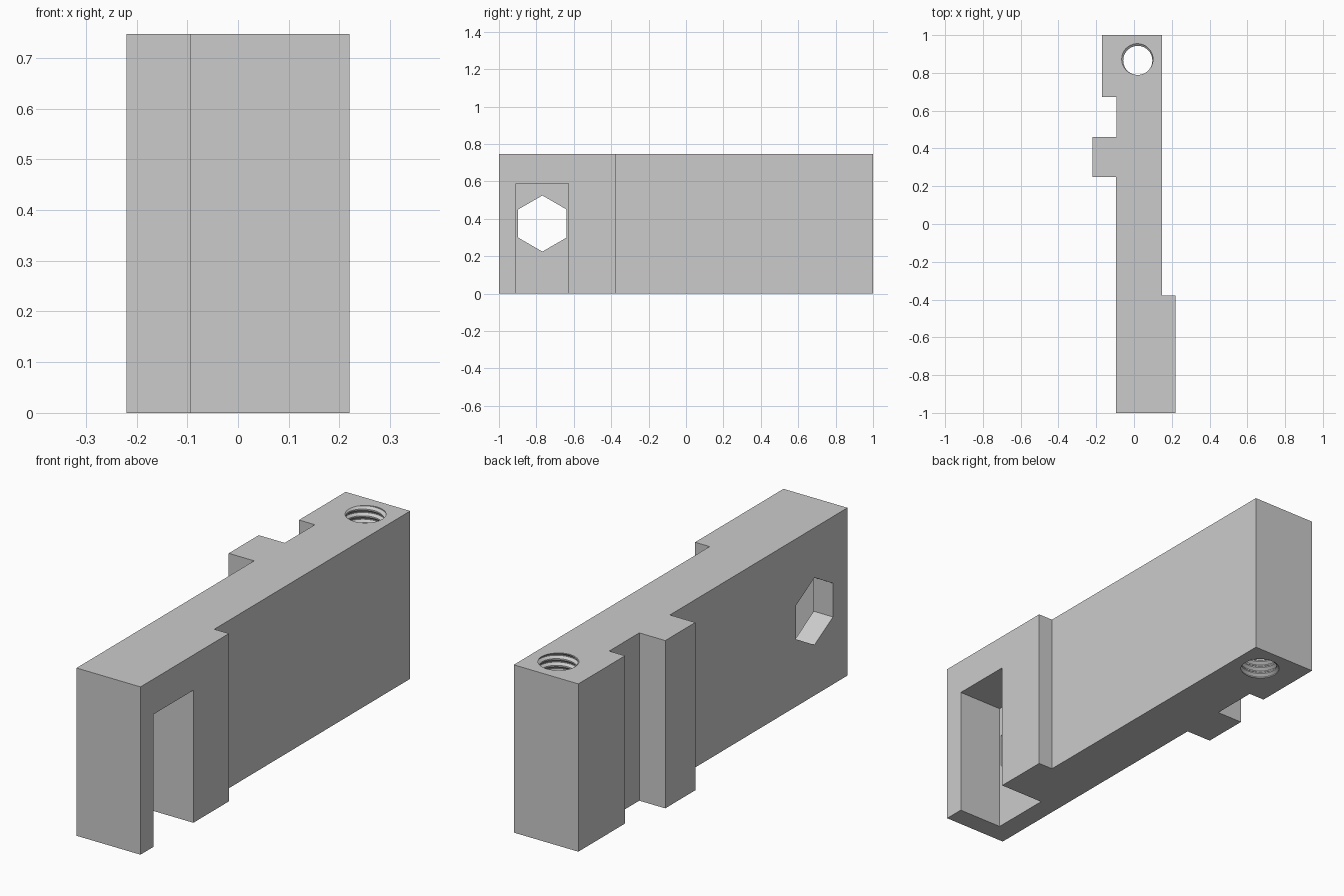
import bpy, bmesh, math
from mathutils import Vector

cube = bpy.data.objects.get("Cube")
if cube:
    bpy.data.objects.remove(cube, do_unlink=True)

HEIGHT = 0.747

grey = bpy.data.materials.new("plain grey")
grey.use_nodes = True
grey.diffuse_color = (0.6, 0.6, 0.6, 1)
grey.node_tree.nodes["Principled BSDF"].inputs["Base Color"].default_value = (0.6, 0.6, 0.6, 1)


def finish(name, bm):
    bmesh.ops.recalc_face_normals(bm, faces=bm.faces)
    mesh = bpy.data.meshes.new(name)
    bm.to_mesh(mesh)
    bm.free()
    obj = bpy.data.objects.new(name, mesh)
    mesh.materials.append(grey)
    bpy.context.collection.objects.link(obj)
    return obj


def prism(name, points, direction):
    """Extrude a closed outline along a direction."""
    bm = bmesh.new()
    face = bm.faces.new([bm.verts.new(p) for p in points])
    top = bmesh.ops.extrude_face_region(bm, geom=[face])["geom"]
    bmesh.ops.translate(bm, vec=direction, verts=[g for g in top if isinstance(g, bmesh.types.BMVert)])
    return finish(name, bm)


def thread_cutter(name, x, y, minor, major, pitch, segments=48):
    """Solid with a helical ridge, used to cut a threaded bore."""
    # radius and fraction of the pitch at each corner of the thread profile
    profile = [(minor, 0), (minor, 0.2), (major, 0.5), (major, 0.65)]
    turns = math.ceil(HEIGHT / pitch) + 5
    bm = bmesh.new()
    rows = []
    for t in range(turns * segments):
        a = math.tau * t / segments
        rows.append([bm.verts.new((x + r * math.cos(a), y + r * math.sin(a),
                                   (t / segments + f - 3) * pitch)) for r, f in profile])
    for t in range(len(rows) - segments - 1):
        here = rows[t] + [rows[t + segments][0]]
        after = rows[t + 1] + [rows[t + segments + 1][0]]
        for p in range(len(profile)):
            bm.faces.new((here[p], after[p], after[p + 1], here[p + 1]))
    bmesh.ops.delete(bm, geom=[v for v in bm.verts if not v.link_faces], context='VERTS')
    # close both ends with fans
    rim = [e for e in bm.edges if e.is_boundary]
    low = bm.verts.new((x, y, -5 * pitch))
    high = bm.verts.new((x, y, HEIGHT + 5 * pitch))
    for e in rim:
        tip = low if e.verts[0].co.z < HEIGHT / 2 else high
        bm.faces.new((e.verts[0], e.verts[1], tip))
    return finish(name, bm)


def cut(target, cutter):
    mod = target.modifiers.new("cut", 'BOOLEAN')
    mod.operation = 'DIFFERENCE'
    mod.solver = 'EXACT'
    mod.object = cutter
    bpy.context.view_layer.objects.active = target
    bpy.ops.object.modifier_apply(modifier=mod.name)
    bpy.data.objects.remove(cutter, do_unlink=True)


# Block: stepped plan outline pulled upward
outline = [(-0.095, -1), (0.22, -1), (0.22, -0.378), (0.148, -0.378),
           (0.148, 1), (-0.17, 1), (-0.17, 0.672), (-0.092, 0.672),
           (-0.092, 0.46), (-0.22, 0.46), (-0.22, 0.249), (-0.095, 0.249)]
block = prism("clamp_block", [(x, y, 0) for x, y in outline], Vector((0, 0, HEIGHT)))

# Pocket open to the side and the underside
cut(block, prism("pocket_cutter",
                 [(0, -0.908, -0.1), (0, -0.628, -0.1), (0, -0.628, 0.59), (0, -0.908, 0.59)],
                 Vector((0.5, 0, 0))))

# Hexagonal opening through the remaining wall
hexagon = [(-0.5, -0.768 + 0.15 * math.sin(k * math.pi / 3), 0.375 + 0.15 * math.cos(k * math.pi / 3))
           for k in range(6)]
cut(block, prism("hexagon_cutter", hexagon, Vector((0.6, 0, 0))))

# Threaded bore from top to bottom
cut(block, thread_cutter("thread_cutter", 0.02, 0.866, 0.077, 0.089, 0.03))

bpy.ops.object.select_all(action='DESELECT')
block.select_set(True)
bpy.context.view_layer.objects.active = block
bpy.ops.object.shade_smooth_by_angle(angle=math.radians(25))
